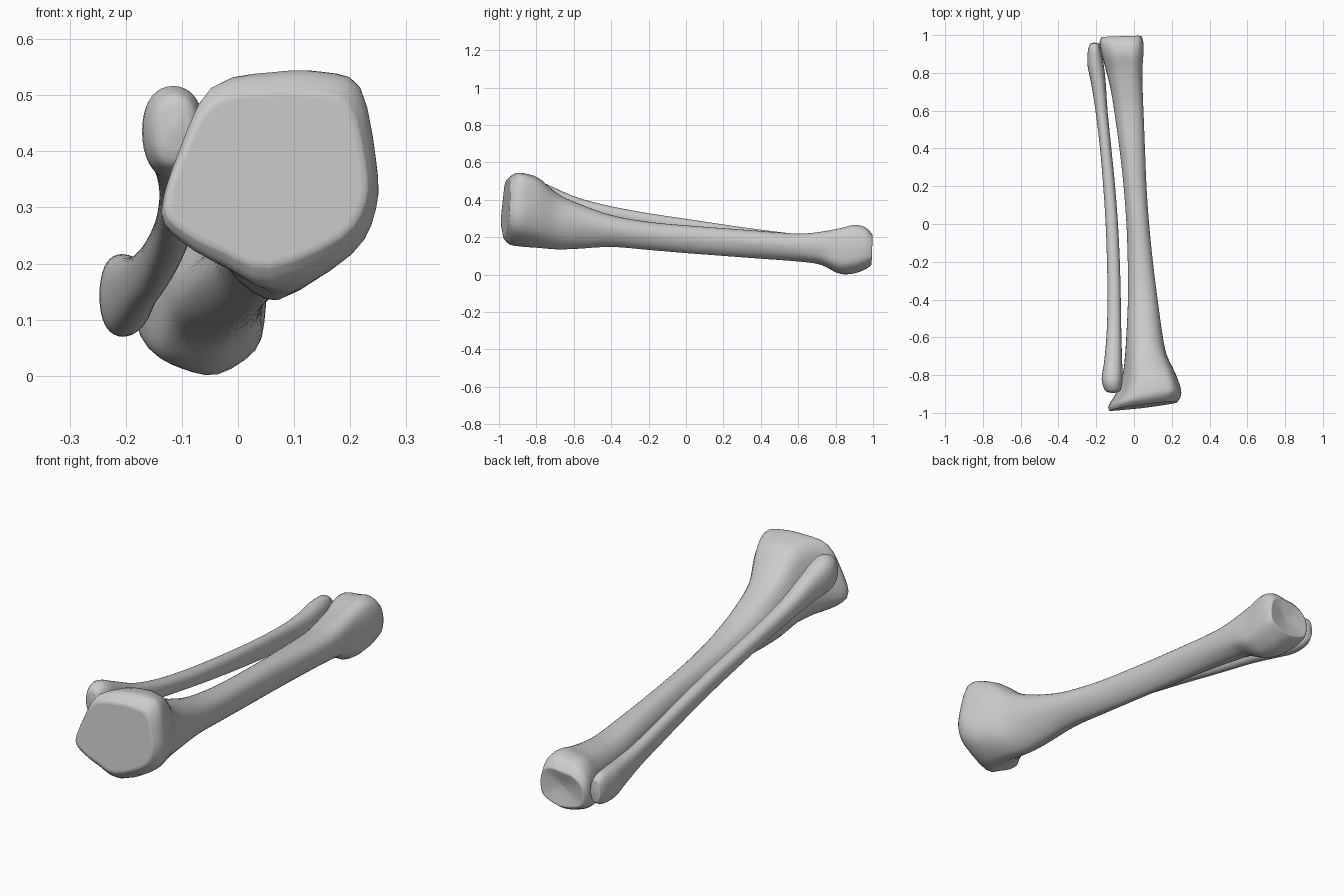
import bpy, bmesh
from mathutils import Vector

# Unit outlines (x, z in 0..1), clockwise from the top
PLATEAU = [(.49, 1), (.73, 1), (.92, .93), (1, .6), (1, .37), (.88, .17),
           (.52, 0), (.29, .09), (.1, .2), (0, .34), (.09, .66), (.23, .94)]
SHAFT = [(.5, 1), (.75, .96), (.93, .82), (1, .6), (.95, .37), (.8, .15),
         (.55, 0), (.3, .07), (.1, .25), (0, .5), (.07, .75), (.25, .94)]
ANKLE = [(.55, .97), (.75, 1), (.93, .9), (1, .65), (1, .4), (.93, .17),
         (.6, 0), (.3, .04), (.07, .15), (0, .35), (.04, .7), (.25, .92)]
OVAL = [(.5, 1), (.77, .94), (.94, .77), (1, .5), (.94, .23), (.77, .06),
        (.5, 0), (.23, .06), (.06, .23), (0, .5), (.06, .77), (.23, .94)]


def spline(a, b, c, d, t):
    return .5 * (2*b + (c - a)*t + (2*a - 5*b + 4*c - d)*t*t + (3*b - a - 3*c + d)*t**3)


def ring(sec):
    y, xl, xr, zb, zt, first, second, w, tx, tz = sec
    pts = []
    for p, q in zip(first, second):
        u, v = p[0]*(1-w) + q[0]*w, p[1]*(1-w) + q[1]*w
        x, z = xl + (xr-xl)*u, zb + (zt-zb)*v
        pts.append(Vector((x, y + tx*(x - (xl+xr)/2) + tz*(z - (zb+zt)/2), z)))
    n = len(pts)
    return [spline(pts[i-1], pts[i], pts[(i+1) % n], pts[(i+2) % n], t/3)
            for i in range(n) for t in range(3)]


def bone(name, sections, dish):
    keys = [ring(s) for s in sections]
    rings = []
    for i in range(len(keys)-1):
        a, d = keys[max(i-1, 0)], keys[min(i+2, len(keys)-1)]
        for t in range(4):
            rings.append([spline(*p, t/4) for p in zip(a, keys[i], keys[i+1], d)])
    rings.append(keys[-1])
    # Close both ends with shrinking rings
    for end, depth in zip((0, -1), dish):
        base = rings[end]
        mid = sum(base, Vector()) / len(base)
        caps = [[mid + (p-mid)*s + Vector((0, depth*(1-s), 0)) for p in base]
                for s in (.93, .8, .5, .05)]
        rings = caps[::-1] + rings if end == 0 else rings + caps
    bm = bmesh.new()
    vs = [[bm.verts.new(p) for p in r] for r in rings]
    n = len(vs[0])
    for r, s in zip(vs, vs[1:]):
        for j in range(n):
            bm.faces.new((r[j], r[(j+1) % n], s[(j+1) % n], s[j]))
    bm.faces.new(vs[0])
    bm.faces.new(vs[-1])
    bmesh.ops.recalc_face_normals(bm, faces=bm.faces[:])
    me = bpy.data.meshes.new(name)
    bm.to_mesh(me)
    bm.free()
    ob = bpy.data.objects.new(name, me)
    bpy.context.collection.objects.link(ob)
    for p in me.polygons:
        p.use_smooth = True
    return ob


# Shin bone: y, x range, z range, outline blend, end tilt in x and z
P, S, A = PLATEAU, SHAFT, ANKLE
bone("shin_bone", [
    (-.965, -.13, .225, .195, .505, P, S, 0, .12, .06),
    (-.935, -.135, .243, .162, .535, P, S, 0, .13, .06),
    (-.88, -.095, .243, .15, .54, P, S, 0, .08, .02),
    (-.79, -.06, .215, .143, .515, P, S, .2, .03, 0),
    (-.69, -.047, .172, .135, .435, P, S, .6, 0, 0),
    (-.58, -.04, .15, .138, .382, S, S, 0, 0, 0),
    (-.4, -.032, .125, .148, .318, S, S, 0, 0, 0),
    (-.2, -.033, .1, .132, .282, S, S, 0, 0, 0),
    (0, -.04, .08, .115, .263, S, S, 0, 0, 0),
    (.2, -.055, .066, .1, .248, S, S, 0, 0, 0),
    (.4, -.077, .058, .085, .233, S, S, 0, 0, 0),
    (.6, -.105, .05, .07, .22, S, A, .3, 0, 0),
    (.72, -.125, .045, .053, .23, S, A, .6, 0, 0),
    (.82, -.15, .043, .006, .247, S, A, 1, 0, 0),
    (.9, -.172, .048, .008, .265, S, A, 1, 0, 0),
    (.96, -.182, .048, .03, .252, S, A, 1, 0, 0),
    (.992, -.172, .038, .05, .215, S, A, 1, .03, .03)], (0, -.02))

# Calf bone
O = OVAL
bone("calf_bone", [(y, xl, xr, zb, zt, O, O, 0, 0, 0) for y, xl, xr, zb, zt in [
    (-.89, -.14, -.085, .40, .485),
    (-.875, -.157, -.07, .372, .505),
    (-.82, -.171, -.06, .355, .515),
    (-.72, -.157, -.063, .342, .472),
    (-.58, -.145, -.067, .318, .412),
    (-.4, -.14, -.07, .285, .365),
    (-.2, -.143, -.075, .25, .328),
    (0, -.15, -.085, .215, .298),
    (.2, -.163, -.1, .18, .268),
    (.4, -.18, -.12, .145, .24),
    (.6, -.204, -.14, .115, .217),
    (.75, -.228, -.15, .085, .212),
    (.84, -.246, -.16, .07, .216),
    (.92, -.244, -.175, .075, .215),
    (.955, -.232, -.185, .095, .195)]], (-.006, .006))
